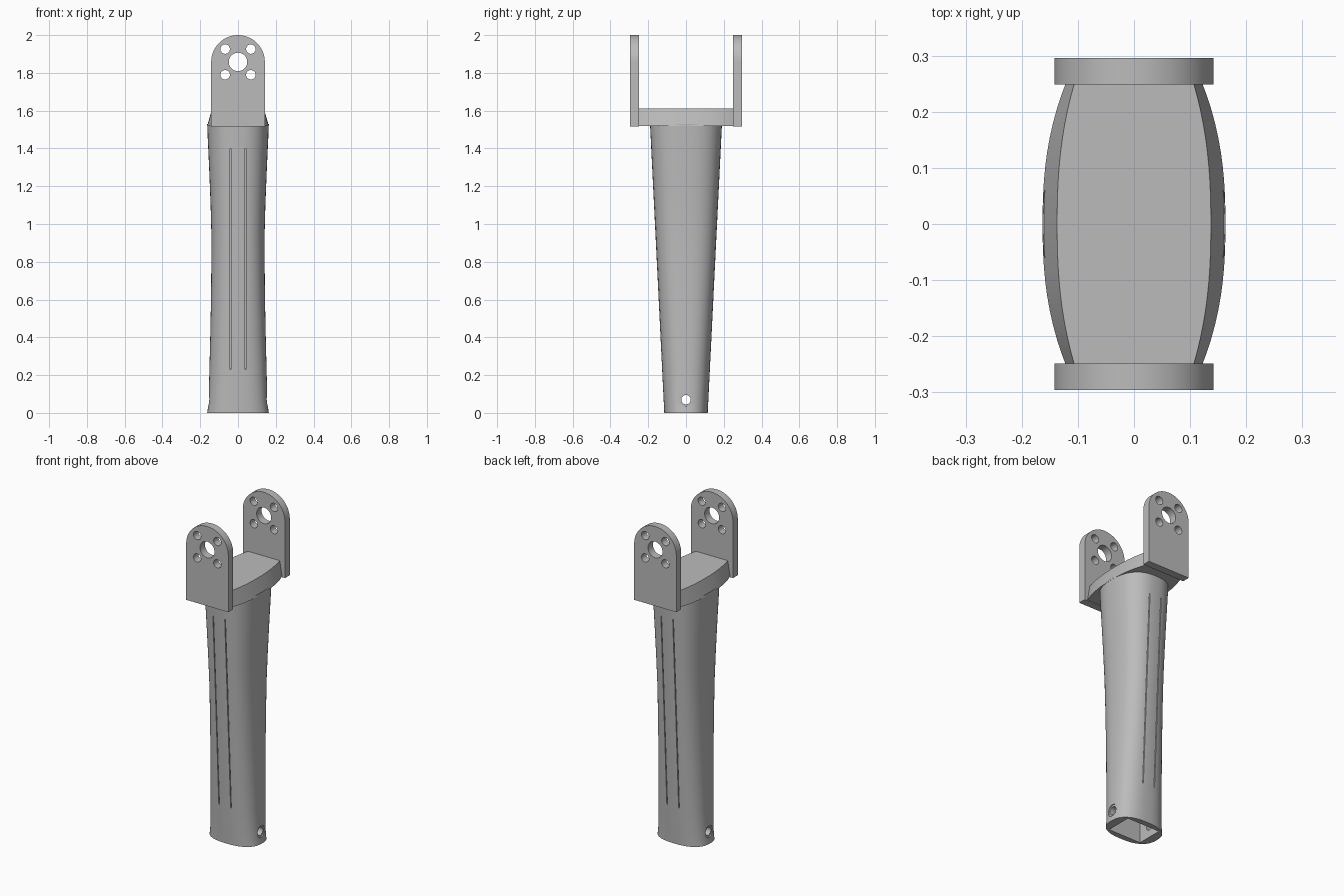
import bpy, bmesh, math
from mathutils import Matrix, Vector

if "Cube" in bpy.data.objects:
    bpy.data.objects.remove(bpy.data.objects["Cube"], do_unlink=True)

grey = bpy.data.materials.new("light grey")
grey.use_nodes = True
colour = (0.5, 0.5, 0.5, 1)
grey.diffuse_color = colour
grey.node_tree.nodes["Principled BSDF"].inputs["Base Color"].default_value = colour


def make_object(name, bm):
    bmesh.ops.recalc_face_normals(bm, faces=bm.faces)
    mesh = bpy.data.meshes.new(name)
    bm.to_mesh(mesh)
    bm.free()
    mesh.materials.append(grey)
    obj = bpy.data.objects.new(name, mesh)
    bpy.context.collection.objects.link(obj)
    return obj


def loft(name, rings):
    """Skin a list of equal point rings and cap both ends."""
    bm = bmesh.new()
    loops = [[bm.verts.new(p) for p in ring] for ring in rings]
    n = len(loops[0])
    for a, b in zip(loops, loops[1:]):
        for i in range(n):
            j = (i + 1) % n
            bm.faces.new((a[i], a[j], b[j], b[i]))
    bm.faces.new(loops[0])
    bm.faces.new(loops[-1])
    return make_object(name, bm)


def add_box(bm, centre, size, tilt=0):
    m = Matrix.Translation(centre) @ Matrix.Rotation(tilt, 4, 'X') @ Matrix.Diagonal((*size, 1))
    bmesh.ops.create_cube(bm, size=1, matrix=m)


def add_rod(bm, centre, radius, length, axis):
    turn = Vector((0, 0, 1)).rotation_difference(Vector(axis)).to_matrix().to_4x4()
    bmesh.ops.create_cone(bm, cap_ends=True, segments=32, radius1=radius, radius2=radius,
                          depth=length, matrix=Matrix.Translation(centre) @ turn)


def cut(obj, bm):
    """Subtract the cutter shapes and remove the cutter."""
    cutter = make_object("cutter", bm)
    cutter.hide_render = True
    mod = obj.modifiers.new("cut", 'BOOLEAN')
    mod.operation, mod.solver, mod.object = 'DIFFERENCE', 'EXACT', cutter
    bpy.context.view_layer.objects.active = obj
    bpy.ops.object.modifier_apply(modifier=mod.name)
    bpy.data.objects.remove(cutter, do_unlink=True)


def smooth(obj):
    bpy.ops.object.select_all(action='DESELECT')
    obj.select_set(True)
    bpy.context.view_layer.objects.active = obj
    bpy.ops.object.shade_smooth_by_angle(angle=math.radians(30))


# Handle: rounded section, waisted across and tapering in depth
BASE, TOP = 0.115, 0.19
DECK_Z = 1.52


def depth_at(z):
    return BASE + (TOP - BASE) * z / DECK_Z


def section(z, half_x, n=64, power=2 / 2.5):
    ring = []
    for i in range(n):
        a = 2 * math.pi * i / n
        c, s = math.cos(a), math.sin(a)
        ring.append((math.copysign(abs(c) ** power, c) * half_x,
                     math.copysign(abs(s) ** power, s) * depth_at(z), z))
    return ring


profile = [(0, .163), (.05, .156), (.2, .152), (.4, .147), (.6, .143), (.8, .141), (.95, .141),
           (1.1, .145), (1.3, .153), (1.45, .16), (DECK_Z + .01, .163)]
handle = loft("handle", [section(z, w) for z, w in profile])

# Socket in the base
bm = bmesh.new()
add_box(bm, (0, 0, 0.1), (0.22, 0.16, 0.5))
cut(handle, bm)
# Cross pin hole with shallow counterbores
bm = bmesh.new()
add_rod(bm, (0, 0, 0.07), 0.025, 0.5, (1, 0, 0))
cut(handle, bm)
bm = bmesh.new()
for side in (-1, 1):
    add_rod(bm, (side * 0.2, 0, 0.07), 0.036, 0.1, (1, 0, 0))
cut(handle, bm)
# Pairs of narrow grooves on front and back
bm = bmesh.new()
mid, length = 0.815, 1.17
tilt = math.atan((TOP - BASE) / DECK_Z)
for side in (-1, 1):
    for x in (-0.04, 0.04):
        add_box(bm, (x, side * depth_at(mid), mid), (0.005, 0.03, length), -side * tilt)
cut(handle, bm)
smooth(handle)


# Deck: barrel outline with sides sloping inward toward the top
def barrel(z, middle, drop, steps=20, reach=0.255):
    ys = [reach * (2 * i / steps - 1) for i in range(steps + 1)]
    right = [(middle - drop * abs(y / reach) ** 2.4, y, z) for y in ys]
    return right + [(-x, y, z) for x, y, z in reversed(right)]


deck = loft("deck", [barrel(DECK_Z, 0.163, 0.043), barrel(1.612, 0.137, 0.032)])
smooth(deck)

# Upright lugs with round tops and bolt holes
R, HUB_Z = 0.142, 1.858
arc = [(R * math.cos(math.pi * i / 32), HUB_Z + R * math.sin(math.pi * i / 32)) for i in range(33)]
outline = [(R, 1.515)] + arc + [(-R, 1.515)]
for name, side in (("front_lug", -1), ("back_lug", 1)):
    lug = loft(name, [[(x, side * y, z) for x, z in outline] for y in (0.249, 0.296)])
    bm = bmesh.new()
    add_rod(bm, (0, side * 0.27, HUB_Z), 0.049, 0.2, (0, 1, 0))
    for x in (-0.068, 0.068):
        for z in (-0.068, 0.068):
            add_rod(bm, (x, side * 0.27, HUB_Z + z), 0.025, 0.2, (0, 1, 0))
    cut(lug, bm)
    smooth(lug)
